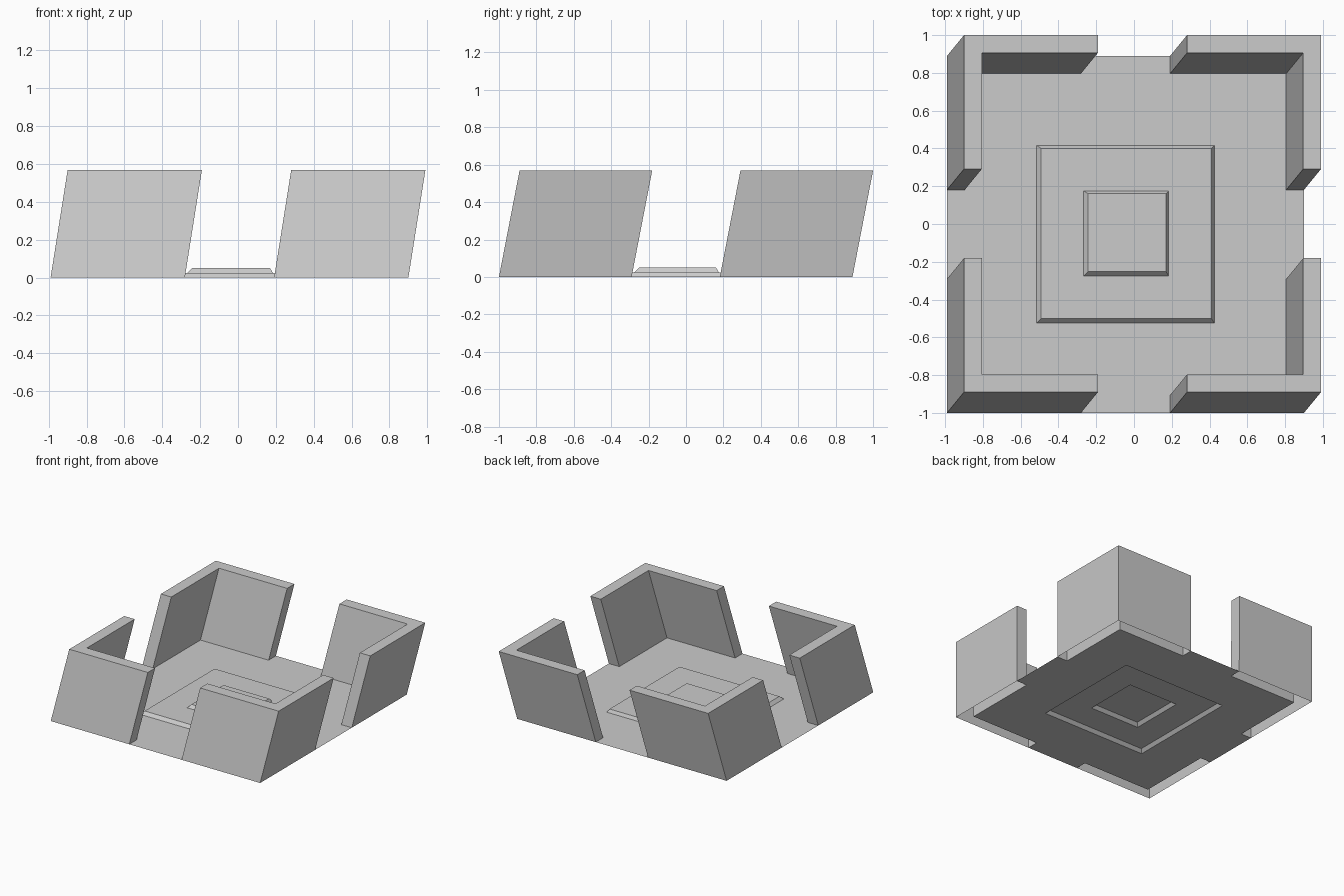
import bpy, bmesh
from mathutils import Matrix, Vector

if "Cube" in bpy.data.objects:
    bpy.data.objects.remove(bpy.data.objects["Cube"])

H = 0.945        # half width of the footprint
I = 0.851        # half width inside the walls
G = 0.236        # half width of the openings
HEIGHT = 0.568
STEP = 0.025

# the whole model leans towards +x and +y
LEAN = Matrix(((1, 0, 0.09 / HEIGHT, -0.045),
               (0, 1, 0.11 / HEIGHT, -0.055),
               (0, 0, 1, 0),
               (0, 0, 0, 1)))


def turn(p, k):
    x, y = p
    for _ in range(k):
        x, y = -y, x
    return x, y


def finish(name, bm):
    bmesh.ops.remove_doubles(bm, verts=bm.verts, dist=1e-5)
    bm.transform(LEAN)
    mesh = bpy.data.meshes.new(name)
    bm.to_mesh(mesh)
    bm.free()
    obj = bpy.data.objects.new(name, mesh)
    bpy.context.collection.objects.link(obj)


def face(bm, points):
    bm.faces.new([bm.verts.new(Vector(p)) for p in points])


# L-shaped corner walls, hollow and open underneath
L_PROFILE = [(H, H), (G, H), (G, I), (I, I), (I, G), (H, G)]
names = ["back_right_wall", "back_left_wall", "front_left_wall", "front_right_wall"]
for k, name in enumerate(names):
    bm = bmesh.new()
    pts = [turn(p, k) for p in L_PROFILE]
    face(bm, [(x, y, HEIGHT) for x, y in pts])
    for a, b in zip(pts, pts[1:] + pts[:1]):
        face(bm, [(*a, 0), (*b, 0), (*b, HEIGHT), (*a, HEIGHT)])
    finish(name, bm)

# thin floor sheet: four sectors reaching into the openings, then two raised squares
bm = bmesh.new()
rings = [(0.47, 0), (0.451, STEP), (0.225, STEP), (0.206, 2 * STEP)]
q = rings[0][0]
SECTOR = [(q, -q), (I, -I), (I, -G), (H, -G), (H, G), (I, G), (I, I), (q, q)]
for k in range(4):
    face(bm, [(*turn(p, k), 0) for p in SECTOR])
    for (r0, z0), (r1, z1) in zip(rings, rings[1:]):
        face(bm, [(*turn((r0, -r0), k), z0), (*turn((r0, r0), k), z0),
                  (*turn((r1, r1), k), z1), (*turn((r1, -r1), k), z1)])
r, z = rings[-1]
face(bm, [(*turn((r, r), k), z) for k in range(4)])
finish("stepped_floor", bm)
